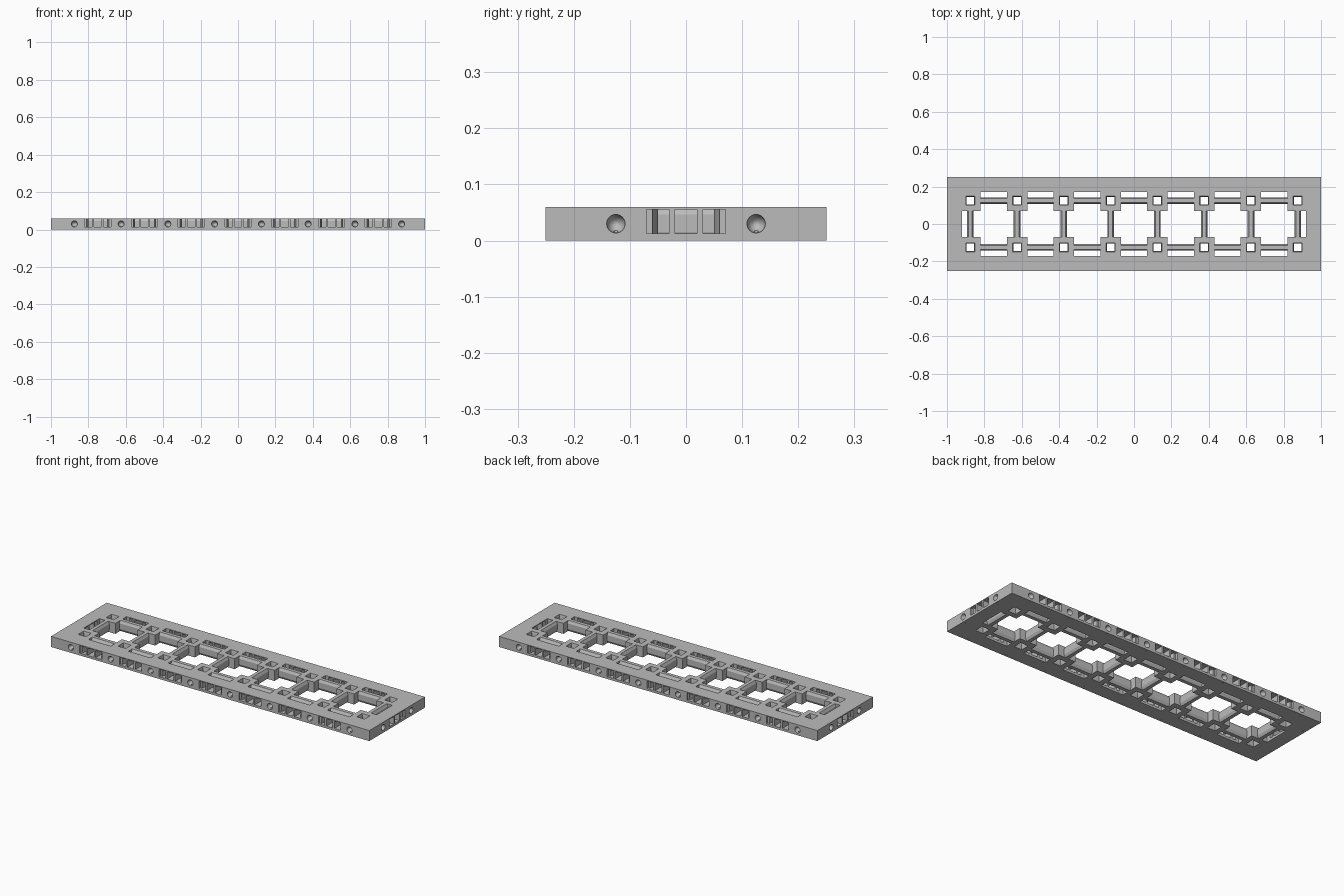
import bpy, bmesh, math
from mathutils import Matrix, Vector

if "Cube" in bpy.data.objects:
    bpy.data.objects.remove(bpy.data.objects["Cube"])

LENGTH, WIDTH, HEIGHT = 2.0, 0.5, 0.06
PITCH = 0.25
ARM = 0.07          # half length of every beam gap
LOW, HIGH = 0.014, 0.046

grey = bpy.data.materials.new("plain grey")
grey.use_nodes = True
grey.diffuse_color = (0.5, 0.5, 0.5, 1)
grey.node_tree.nodes["Principled BSDF"].inputs["Base Color"].default_value = (0.5, 0.5, 0.5, 1)


def prism(bm, points, extrude, matrix):
    """Extrude a closed outline of 3D points along a vector."""
    ring_a = [bm.verts.new(matrix @ Vector(p)) for p in points]
    ring_b = [bm.verts.new(matrix @ (Vector(p) + Vector(extrude))) for p in points]
    n = len(points)
    faces = [bm.faces.new(ring_a), bm.faces.new(ring_b)]
    for i in range(n):
        j = (i + 1) % n
        faces.append(bm.faces.new((ring_a[i], ring_a[j], ring_b[j], ring_b[i])))
    bmesh.ops.recalc_face_normals(bm, faces=faces)


def wall(u, flare):
    """Upright wall line that flares outward toward the top and bottom."""
    far = u + flare * 1.7
    return [(far, LOW - 0.024), (u, LOW), (u, HIGH), (far, HIGH + 0.024)]


def make_object(name, bm):
    mesh = bpy.data.meshes.new(name)
    bm.to_mesh(mesh)
    bm.free()
    mesh.materials.append(grey)
    obj = bpy.data.objects.new(name, mesh)
    bpy.context.collection.objects.link(obj)
    return obj


# Solid tray plate
bm = bmesh.new()
bmesh.ops.create_cube(bm, size=1, matrix=Matrix.Translation((0, 0, HEIGHT / 2))
                      @ Matrix.Diagonal((LENGTH, WIDTH, HEIGHT, 1)))
plate = make_object("tray_plate", bm)


def cut(build):
    """Subtract the shapes added by build(bm) from the plate."""
    bm = bmesh.new()
    build(bm)
    cutter = make_object("cutter", bm)
    cutter.hide_render = True
    mod = plate.modifiers.new("cut", "BOOLEAN")
    mod.operation = "DIFFERENCE"
    mod.solver = "EXACT"
    mod.object = cutter
    bpy.context.view_layer.objects.active = plate
    bpy.ops.object.modifier_apply(modifier=mod.name)
    bpy.data.objects.remove(cutter)


cells = [(i - 3) * PITCH for i in range(7)]
posts = [(i - 3.5) * PITCH for i in range(8)]
post_rows = (-PITCH / 2, PITCH / 2)


# Edge frames: local x runs along the edge, local y points inward
def edge_frames(long_spots, short_spots):
    frames = []
    for side in (-1, 1):
        turn = Matrix.Rotation(0 if side < 0 else math.pi, 4, "Z")
        frames += [Matrix.Translation((x, side * WIDTH / 2, 0)) @ turn for x in long_spots]
        turn = Matrix.Rotation(side * math.pi / 2, 4, "Z")
        frames += [Matrix.Translation((side * LENGTH / 2, y, 0)) @ turn for y in short_spots]
    return frames


ports = edge_frames(cells, [0])
pins = edge_frames(posts, post_rows)


# Cross shaped openings, one arm direction at a time
def opening_arms(angle):
    def build(bm):
        right = wall(0.107, 0.008)
        outline = right + [(-u, z) for u, z in reversed(right)]
        for x in cells:
            m = Matrix.Translation((x, 0, 0)) @ Matrix.Rotation(angle, 4, "Z")
            prism(bm, [(u, -ARM, z) for u, z in outline], (0, 2 * ARM, 0), m)
    return build


# Long slots between the rim and the beams
def slots(bm):
    inner = wall(0.107, 0.008)
    outline = inner + [(0.08, inner[-1][1]), (0.08, inner[0][1])]
    for m in ports:
        prism(bm, [(-ARM, d, z) for d, z in outline], (2 * ARM, 0, 0), m)


# Three-window clip sockets in the rim
def sockets(bm):
    z, rise = 0.013, (0, 0, 0.042)
    side = [(0.03, -0.01), (0.07, -0.01), (0.07, 0.012), (0.06, 0.012),
            (0.05, 0.05), (0.05, 0.09), (0.03, 0.09)]
    middle = [(-0.02, -0.01), (0.02, -0.01), (0.02, 0.09), (-0.02, 0.09)]
    for m in ports:
        prism(bm, [(u, d, z) for u, d in middle], rise, m)
        for s in (-1, 1):
            prism(bm, [(s * u, d, z) for u, d in side], rise, m)


# Square holes through the posts, flared at both ends
def post_holes(bm):
    levels = [(-0.01, 0.0272), (LOW, 0.0205), (HIGH, 0.0205), (0.07, 0.0272)]
    for x in posts:
        for y in post_rows:
            rings = [[bm.verts.new((x + sx * h, y + sy * h, z))
                      for sx, sy in ((-1, -1), (1, -1), (1, 1), (-1, 1))]
                     for z, h in levels]
            bm.faces.new(rings[0])
            bm.faces.new(rings[-1])
            for a, b in zip(rings, rings[1:]):
                for i in range(4):
                    j = (i + 1) % 4
                    bm.faces.new((a[i], a[j], b[j], b[i]))
    bmesh.ops.recalc_face_normals(bm, faces=bm.faces)


# Round pin pockets in the rim
def pin_pockets(bm):
    for m in pins:
        bmesh.ops.create_uvsphere(bm, u_segments=24, v_segments=12, radius=0.0165,
                                  matrix=m @ Matrix.Translation((0, 0, HEIGHT / 2))
                                  @ Matrix.Diagonal((1, 1.5, 1, 1)))


# Small vents from the underside into the pockets
def vents(bm):
    for m in pins:
        bmesh.ops.create_cone(bm, cap_ends=True, segments=12, radius1=0.004, radius2=0.004,
                              depth=0.04, matrix=m @ Matrix.Translation((0, 0.012, 0.005)))


for shape in (opening_arms(0), opening_arms(math.pi / 2), slots, sockets,
              post_holes, pin_pockets, vents):
    cut(shape)

# Smooth only the round pockets
bpy.ops.object.select_all(action="DESELECT")
plate.select_set(True)
bpy.context.view_layer.objects.active = plate
bpy.ops.object.shade_smooth_by_angle(angle=math.radians(20))
